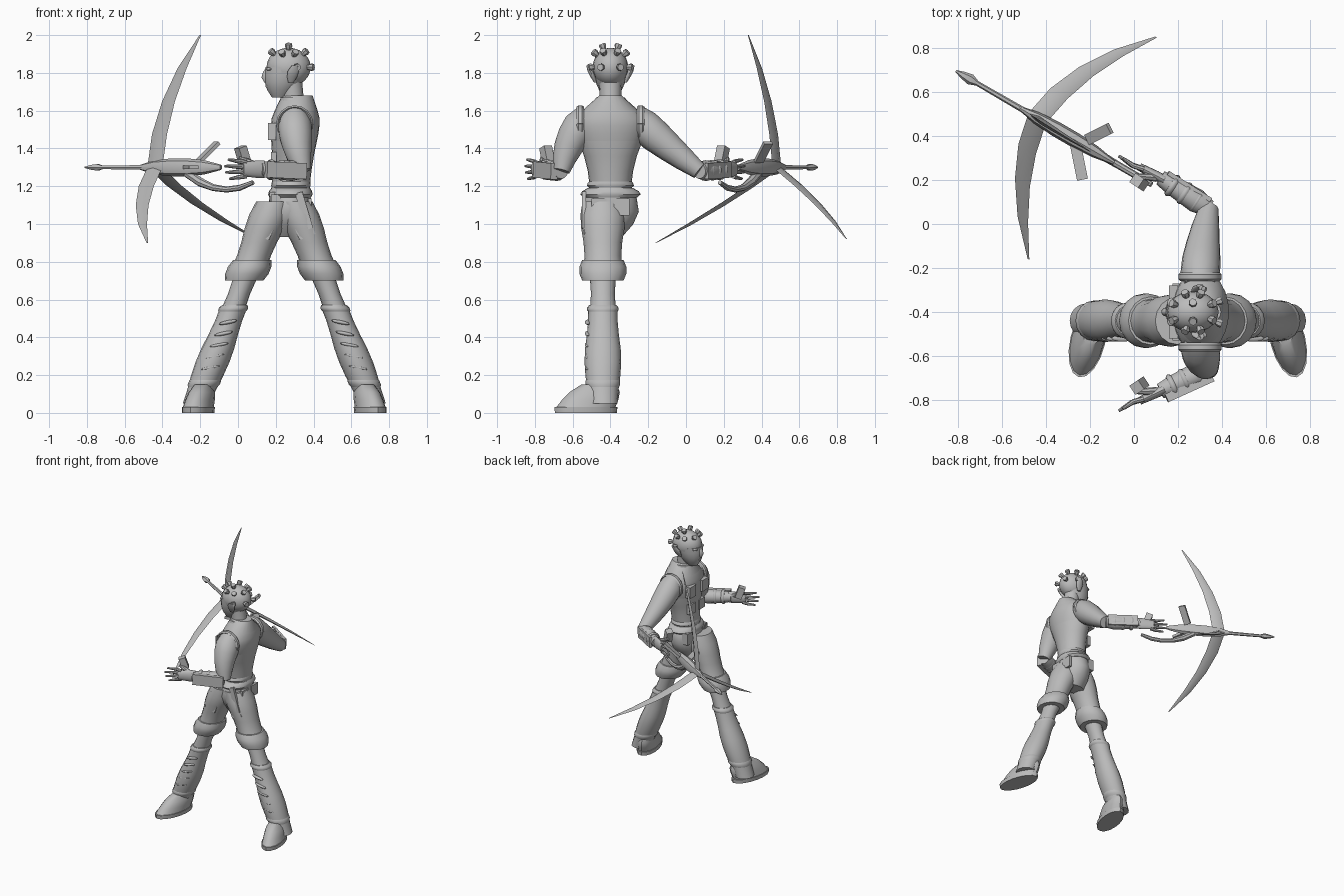
import bpy, bmesh, math
from mathutils import Vector, Matrix

if "Cube" in bpy.data.objects:
    bpy.data.objects.remove(bpy.data.objects["Cube"], do_unlink=True)

grey = bpy.data.materials.new("plain grey")
grey.use_nodes = True
grey.diffuse_color = (0.5, 0.5, 0.5, 1)
grey.node_tree.nodes["Principled BSDF"].inputs["Base Color"].default_value = grey.diffuse_color

UP = Vector((0, 0, 1))
FORWARD = Vector((-1, 0, 0))
BODY_Y = -.4
BAND = (.88, 1, 1, .88)
TAPER = (1, .9, .5)


def finish(name, bm):
    bmesh.ops.recalc_face_normals(bm, faces=bm.faces)
    mesh = bpy.data.meshes.new(name)
    bm.to_mesh(mesh)
    bm.free()
    mesh.materials.append(grey)
    part = bpy.data.objects.new(name, mesh)
    bpy.context.collection.objects.link(part)
    bpy.ops.object.select_all(action="DESELECT")
    part.select_set(True)
    bpy.context.view_layer.objects.active = part
    bpy.ops.object.shade_smooth_by_angle(angle=math.radians(40))


def loft(name, rings, sides=16, side=None, level=False):
    """Skin a row of elliptical rings, each given as centre, width and depth."""
    bm = bmesh.new()
    loops = []
    last = len(rings) - 1
    for i, (center, width, depth) in enumerate(rings):
        tangent = UP if level else (rings[min(i + 1, last)][0] - rings[max(i - 1, 0)][0]).normalized()
        across = Vector(side) if side else FORWARD if level else tangent.cross(UP).normalized()
        other = tangent.cross(across).normalized()
        angles = [k * math.tau / sides for k in range(sides)]
        loops.append([bm.verts.new(center + across * width * math.cos(a) + other * depth * math.sin(a))
                      for a in angles])
    for lower, upper in zip(loops, loops[1:]):
        for k in range(sides):
            n = (k + 1) % sides
            bm.faces.new((lower[k], lower[n], upper[n], upper[k]))
    bm.faces.new(loops[0])
    bm.faces.new(loops[-1])
    finish(name, bm)


def limb(name, start, end, radius, shape=TAPER, squash=1, bulge=(0, 0, 0), **options):
    """Evenly spaced rings from start to end; the shape scales the radius along the way."""
    start, end, bulge = Vector(start), Vector(end), Vector(bulge)
    steps = [i / (len(shape) - 1) for i in range(len(shape))]
    loft(name, [(start.lerp(end, t) + bulge * 4 * t * (1 - t), radius * s, radius * s * squash)
                for t, s in zip(steps, shape)], **options)


def body(name, bottom, top, widths):
    """Level slices of the trunk; the depth follows from the width."""
    rings = []
    for i, width in enumerate(widths):
        z = bottom + (top - bottom) * i / (len(widths) - 1)
        rings.append((Vector((.28 + .07 * (z - 1.2), BODY_Y, z)), .06 + .36 * width, width))
    loft(name, rings, sides=24, level=True)


def solid(name, center, size, along=FORWARD, ball=False):
    """Box or ball whose first axis follows a direction."""
    bm = bmesh.new()
    if ball:
        bmesh.ops.create_uvsphere(bm, u_segments=20, v_segments=12, radius=1)
    else:
        bmesh.ops.create_cube(bm, size=1)
    x = Vector(along).normalized()
    y = UP.cross(x).normalized()
    turn = Matrix((x, y, x.cross(y))).transposed().to_4x4()
    place = Matrix.Translation(center) @ turn @ Matrix.Diagonal((*size, 1))
    bmesh.ops.transform(bm, matrix=place, verts=bm.verts)
    finish(name, bm)


# Trunk and clothing; the chest faces -x
body("vest", 1.2, 1.68, (.11, .12, .14, .17, .18, .15, .06))
body("vest_yoke", 1.44, 1.6, (.17, .185, .19, .185, .15))
body("vest_hem", 1.19, 1.23, (.11, .125, .12, .11))
body("pelvis", .93, 1.2, (.06, .12, .15, .14, .11))
body("belt", 1.14, 1.19, (.14, .16, .15, .12))
limb("collar", (.3, BODY_Y, 1.6), (.29, BODY_Y, 1.67), .08, (1, .95, .8), squash=1.2, level=True)
limb("neck", (.3, BODY_Y, 1.6), (.28, BODY_Y, 1.75), .06, (1, .95, 1), level=True)
solid("belt_flap", (.2, -.5, 1.08), (.18, .02, .05), along=(.1, 0, -1))
solid("belt_tail", (.35, -.54, 1.07), (.2, .02, .04), along=(.3, 0, -1))
for s in (-1, 1):
    solid("chest_pouch", (.18, BODY_Y + s * .08, 1.49), (.04, .08, .09))
    solid("lower_pouch", (.19, BODY_Y + s * .06, 1.34), (.03, .07, .08))
    solid("belt_pouch", (.2, BODY_Y + s * .1, 1.11), (.05, .06, .09))
    solid("seat_pocket", (.38, BODY_Y + s * .06, 1.09), (.02, .08, .09))
    hoop = [Vector((math.cos(t), 0, math.sin(t))) * .09 for t in (k * math.tau / 16 for k in range(17))]
    loft("armhole_trim", [(Vector((.3, BODY_Y + s * .16, 1.53)) + p, .02, .01) for p in hoop], sides=6, side=(0, 1, 0))

# Head: cranium, jaw and face
skull, skull_size = Vector((.268, BODY_Y, 1.83)), Vector((.117, .094, .103))
solid("cranium", skull, skull_size, ball=True)
limb("jaw", (.22, BODY_Y, 1.67), (.26, BODY_Y, 1.83), .115, (.35, .66, .85, .95, 1), squash=.8, level=True)
limb("nose", (.16, BODY_Y, 1.83), (.15, BODY_Y, 1.75), .02, (.5, .8, 1, .6), bulge=(-.01, 0, 0), level=True)
solid("lips", (.16, BODY_Y, 1.73), (.015, .025, .01), ball=True)
for s in (-1, 1):
    solid("brow", (.17, BODY_Y + s * .035, 1.82), (.02, .03, .01), ball=True)
    limb("ear", (.28, BODY_Y + s * .08, 1.75), (.3, BODY_Y + s * .12, 1.84), .03, (.5, .9, 1, .5), squash=.5, level=True)

# Rings of studs over the scalp, none on the face
for height, count in ((0, 8), (40, 8), (70, 2)):
    for k in range(count):
        lift, around = math.radians(height), (k + .5) * math.tau / count
        out = Vector((math.cos(lift) * math.cos(around), math.cos(lift) * math.sin(around), math.sin(lift)))
        if height or out.x > 0:
            root = skull + out / math.sqrt(sum((o / r) ** 2 for o, r in zip(out, skull_size)))
            limb("head_stud", root - out * .01, root + out * .03, .02, (.6, .7, 1, .9), sides=7)

# Legs, spread wide and mirrored across the hips
for label, s in (("left", 1), ("right", -1)):
    def leg_point(z, outward=0, y=-.44):
        return Vector((.245 + s * (.485 + outward - .39 * z), y, z))

    def leg(part, top, bottom, radius, shape=BAND):
        limb(f"{label}_{part}", leg_point(top), leg_point(bottom), radius, shape, squash=1.08, level=True)

    leg("thigh", 1.12, .76, .1, (1, 1.1, 1.06, .95, .9, .95))
    leg("knee_cuff", .81, .7, .115)
    leg("shin", .74, .52, .065, (1, .9, 1))
    leg("boot", .56, .05, .09, (.8, .8, .87, .97, 1, .95, .85, .8))
    leg("boot_rim", .57, .53, .077)
    leg("ankle_strap", .19, .13, .085)
    solid(f"{label}_thigh_pocket", leg_point(1, y=-.53), (.15, .02, .09), along=(s * .4, 0, -1))

    # Foot with a toe pointing to -y
    heading = (math.cos(.24), s * math.sin(.24), 0)
    foot = dict(squash=2.15, side=heading, level=True)
    ball = leg_point(0, outward=-.03, y=-.53)
    ankle = leg_point(.15, y=-.46)
    limb(f"{label}_sole", ball, ball + UP * .03, .08, (.98, 1), **foot)
    limb(f"{label}_shoe", ball + UP * .03, ankle, .075, (1, .95, .85, .6), **foot)

    # Laces across the front of the boot
    for step in range(5):
        knot = leg_point(.48 - step * .06, y=-.52)
        solid(f"{label}_boot_lace", knot, (.05, .015, .01), along=(s, 0, -.2), ball=True)

# Arms, with the forearms reaching to -x
for label, s, elbow_y, wrist_y, tip_y in (("left", -1, -.66, -.76, -.85), ("right", 1, .07, .21, .31)):
    shoulder = Vector((.3, BODY_Y + s * .12, 1.57))
    elbow, wrist, tip = Vector((.34, elbow_y, 1.28)), Vector((.12, wrist_y, 1.29)), Vector((-.07, tip_y, 1.29))
    sag = (-.01, -.02, .01)
    limb(f"{label}_upper_arm", shoulder, elbow, .09, (.8, 1, .97, .85, .7, .5), bulge=sag)
    limb(f"{label}_forearm", elbow, wrist, .05, (.8, 1.1, 1, .9, .7))
    lower = wrist - elbow
    outside = elbow.lerp(wrist, .4) + Vector((0, s * .045, 0))
    solid(f"{label}_bracer", outside, (.23, .03 - s * .01, .085), along=lower)
    for t in (.2, .45, .7):
        strap = elbow.lerp(wrist, t)
        limb(f"{label}_bracer_strap", strap, strap + lower * .1, .055, BAND)

    # Upright palm, four stacked fingers, a thumb and a block above it
    reach = tip - wrist

    def hand_point(along, height=0, inward=0):
        return wrist + reach * along + UP * height - Vector((0, s * inward, 0))

    limb(f"{label}_palm", hand_point(-.1), hand_point(.5), .022, (1, 1, .9, .8), squash=2.1)
    for finger, length in enumerate((.9, 1, .97, .86)):
        height = .036 - finger * .024
        limb(f"{label}_finger", hand_point(.4, height), hand_point(length, height * 1.4), .013, sides=8,
             bulge=(0, -s * .01, 0))
    limb(f"{label}_thumb", hand_point(.1, .02, .01), hand_point(.6, .06, .05), .018, sides=8)
    solid(f"{label}_hand_block", hand_point(.5, .075, .07), (.09, .05, .05), along=(-.3, s * .2, 1))


# Three-limbed bow, its axis running past the right hand
def on_axis(x, z=1.3):
    return Vector((x, .226 - .58 * x, z))


axis = (on_axis(-1) - on_axis(0)).normalized()
limb("bow_stock", on_axis(-.53), on_axis(-.09), .035, (.2, .8, 1, 1, .8, .3), squash=1.35, sides=8)
limb("bow_handle", on_axis(-.27, 1.27), on_axis(.08, 1.22), .02, (1.2, 1.2, .9, .8, .8, .6), sides=8,
     bulge=(0, 0, -.06))
limb("arrow_shaft", on_axis(-.45), on_axis(-.72), .014, (1, .8), sides=6)
limb("arrow_head", on_axis(-.71), on_axis(-.81), .025, (.4, 1, .7, .2), squash=.8, sides=6)
for name, end in (("upper", (-.2, .33, 2)), ("far", (.1, .85, .92)), ("near", (-.48, -.16, .9))):
    limb(f"bow_{name}_limb", on_axis(-.44), end, .046, (1, 1, .85, .6, .1), squash=.3, bulge=axis * .055,
         sides=4, side=axis)
solid("bow_upper_fin", (-.16, .41, 1.38), (.15, .05, .02), along=(.1, .05, .1))
solid("bow_side_fin", (-.25, .28, 1.3), (.16, .05, .02), along=(.03, -.15, 0))
